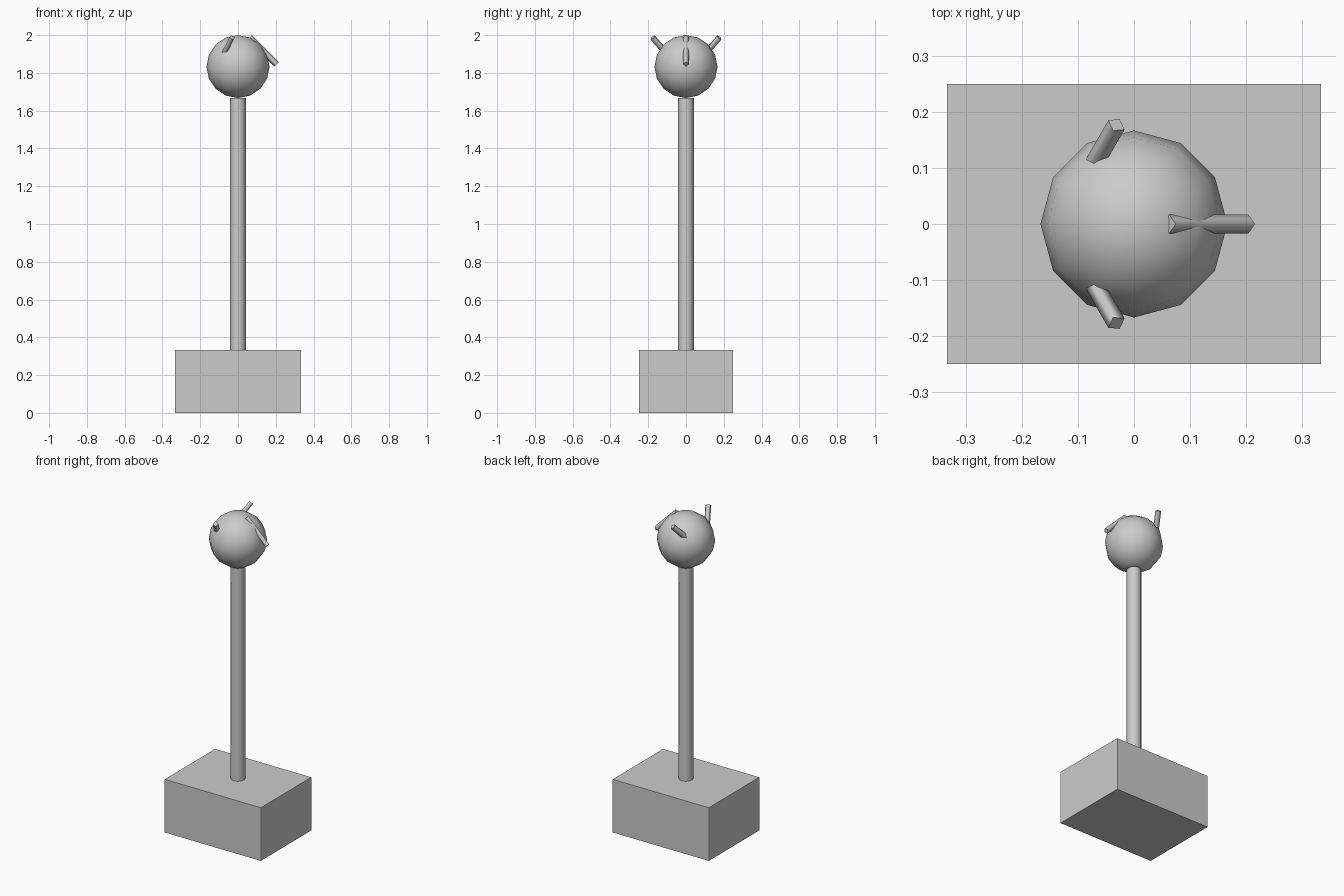
import bpy
from math import radians, cos, sin

if "Cube" in bpy.data.objects:
    bpy.data.objects.remove(bpy.data.objects["Cube"])

U = 1 / 6  # model unit: the whole model is 12 units tall


def shade(obj):
    # Smooth round sides, flat end caps (ends are the faces facing local z)
    caps = obj.name != "ball"
    for p in obj.data.polygons:
        p.use_smooth = not (caps and abs(p.normal.z) > 0.9)


def cylinder(name, sides, radius, height, loc, rot=(0, 0, 0)):
    bpy.ops.mesh.primitive_cylinder_add(vertices=sides, radius=radius * U,
                                        depth=height * U,
                                        location=[c * U for c in loc], rotation=rot)
    obj = bpy.context.object
    obj.name = name
    shade(obj)
    return obj


# Block base
bpy.ops.mesh.primitive_cube_add(size=1, location=(0, 0, U))
base = bpy.context.object
base.name = "base"
base.scale = (4 * U, 3 * U, 2 * U)

# Tall pole
cylinder("pole", 12, 0.25, 8, (0, 0, 6))

# Ball on top
bpy.ops.mesh.primitive_uv_sphere_add(segments=12, ring_count=8, radius=U,
                                     location=(0, 0, 11 * U))
ball = bpy.context.object
ball.name = "ball"
shade(ball)

# Three square pegs around the upper half of the ball, tilted 45 degrees
for i in range(3):
    a = radians(120 * i)
    cylinder(f"peg_{i + 1}", 4, 0.1, 1.2,
             (0.8 * cos(a), -0.8 * sin(a), 11.5), (0, radians(-45), a))
